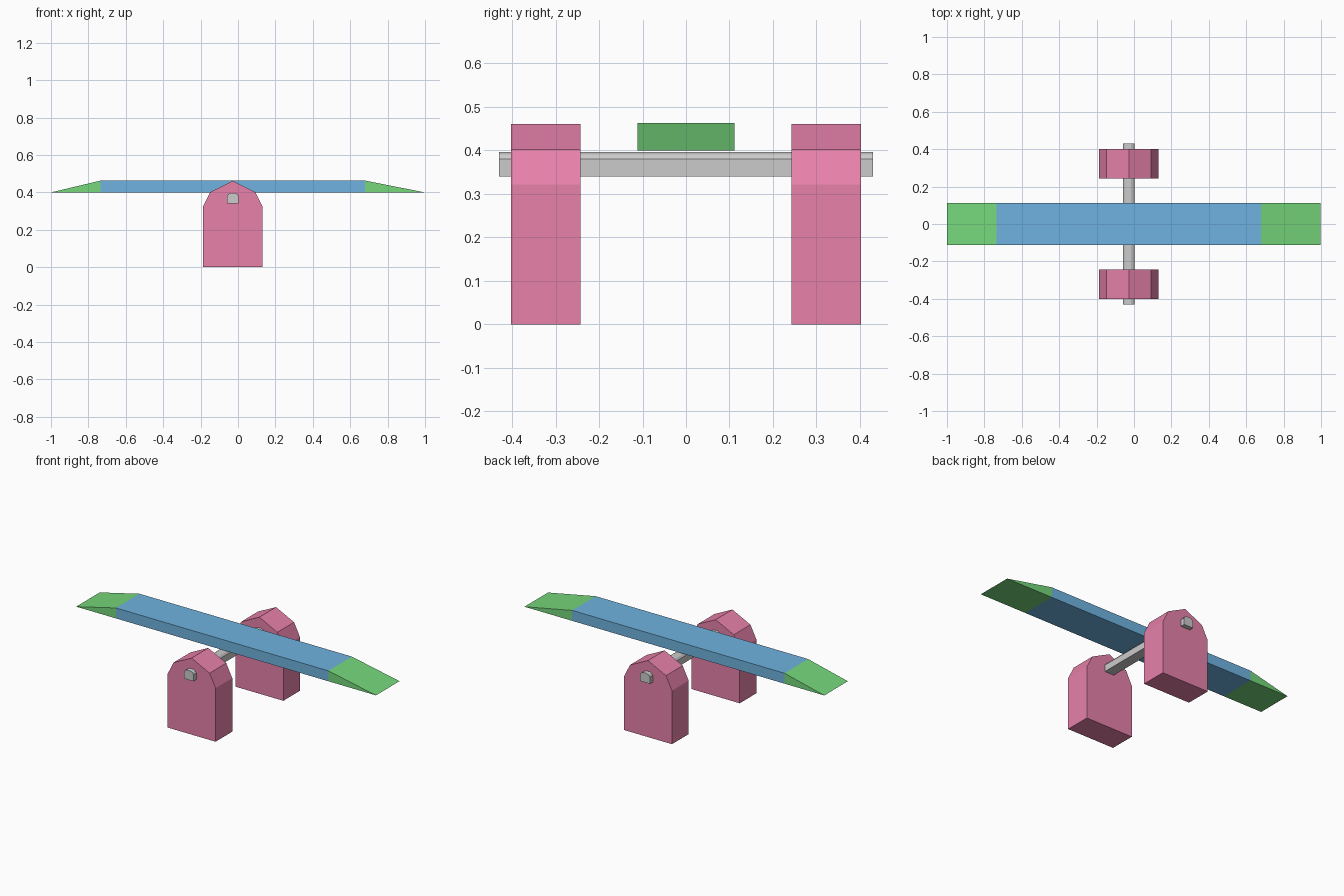
import bpy, bmesh

if "Cube" in bpy.data.objects:
    bpy.data.objects.remove(bpy.data.objects["Cube"])

CX = -0.028  # pivot line of the seesaw


def material(name, rgb):
    m = bpy.data.materials.new(name)
    m.diffuse_color = (*rgb, 1)
    m.use_nodes = True
    m.node_tree.nodes["Principled BSDF"].inputs["Base Color"].default_value = m.diffuse_color
    return m


def extrude_profile(name, profile, y0, y1, mat=None):
    """Solid made by pushing an (x, z) outline from y0 to y1."""
    bm = bmesh.new()
    face = bm.faces.new([bm.verts.new((x, y0, z)) for x, z in profile])
    ext = bmesh.ops.extrude_face_region(bm, geom=[face])
    verts = [v for v in ext["geom"] if isinstance(v, bmesh.types.BMVert)]
    bmesh.ops.translate(bm, verts=verts, vec=(0, y1 - y0, 0))
    bmesh.ops.recalc_face_normals(bm, faces=bm.faces)
    mesh = bpy.data.meshes.new(name)
    bm.to_mesh(mesh)
    bm.free()
    obj = bpy.data.objects.new(name, mesh)
    bpy.context.collection.objects.link(obj)
    if mat:
        mesh.materials.append(mat)
    return obj


def symmetric(half):
    """Outline around the pivot line from its right half, bottom to top."""
    right = [(CX + x, z) for x, z in half]
    left = [(CX - x, z) for x, z in reversed(half) if x > 0]
    return right + left


pink = material("pink", (0.80, 0.22, 0.40))
blue = material("blue", (0.16, 0.45, 0.75))
green = material("green", (0.18, 0.68, 0.20))

# Plank with tapered ends
W, LOW, TOP = 0.112, 0.40, 0.463
LEFT, RIGHT = -0.735, 0.68
extrude_profile("plank", [(LEFT, LOW), (RIGHT, LOW), (RIGHT, TOP), (LEFT, TOP)], -W, W, blue)
for name, inner, tip in (("left_end", LEFT, -1.0), ("right_end", RIGHT, 0.998)):
    extrude_profile(name, [(inner, LOW), (tip, LOW), (inner, TOP)], -W, W, green)

# Two gabled support posts
post = symmetric([(0.16, 0), (0.16, 0.322), (0.12, 0.402), (0, 0.461)])
for name, side in (("front_post", -1), ("back_post", 1)):
    extrude_profile(name, post, side * 0.243, side * 0.402, pink)

# Axle bar with a rounded top
axle = symmetric([(0.032, 0.34), (0.032, 0.38), (0.024, 0.391), (0.012, 0.397)])
extrude_profile("axle", axle, -0.43, 0.43)
